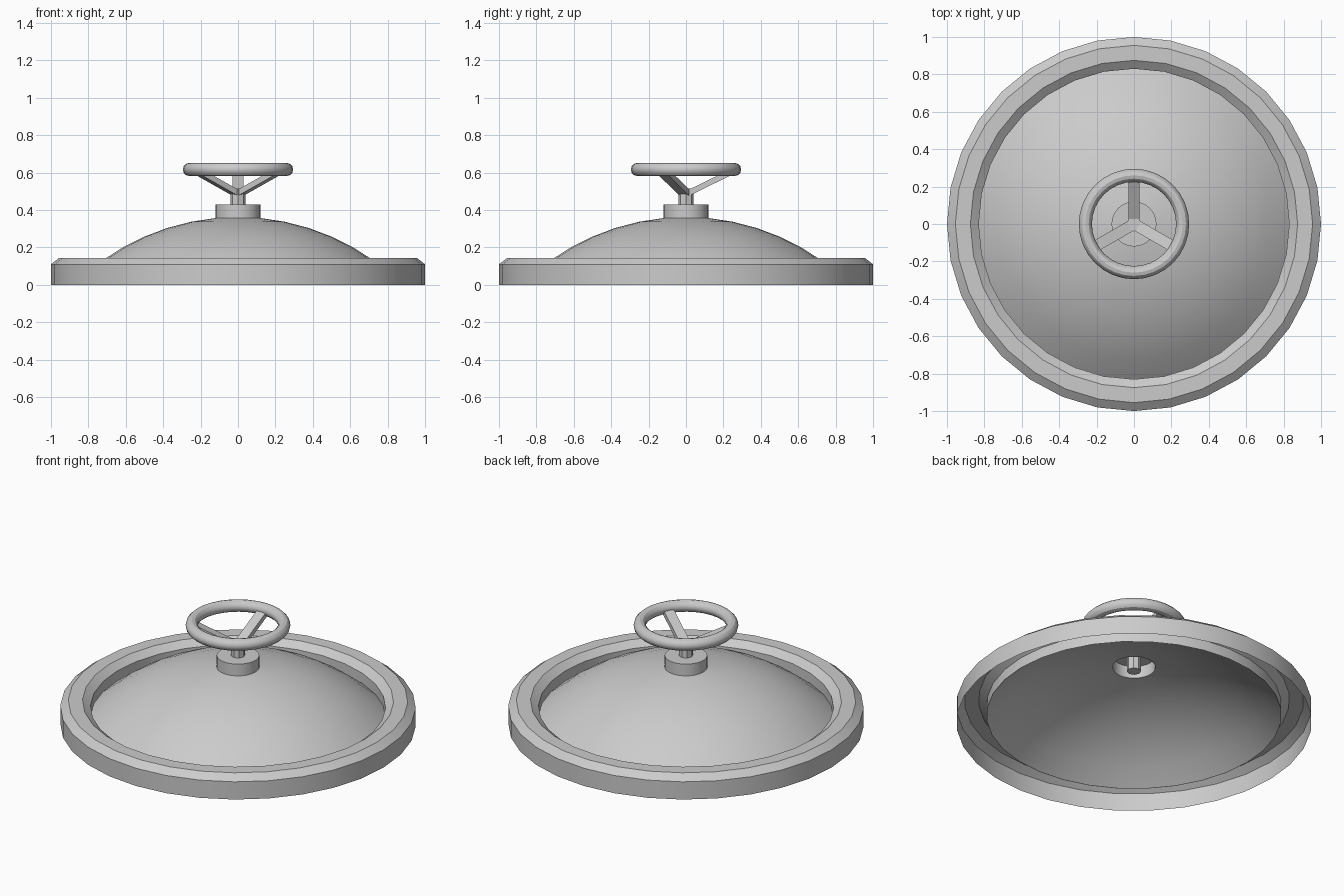
import bpy, bmesh, math
from mathutils import Vector, Matrix

if "Cube" in bpy.data.objects:
    bpy.data.objects.remove(bpy.data.objects["Cube"])


def finish(name, bm, angle=30):
    bmesh.ops.remove_doubles(bm, verts=bm.verts, dist=1e-5)
    bmesh.ops.recalc_face_normals(bm, faces=bm.faces)
    me = bpy.data.meshes.new(name)
    bm.to_mesh(me)
    bm.free()
    ob = bpy.data.objects.new(name, me)
    bpy.context.collection.objects.link(ob)
    bpy.ops.object.select_all(action='DESELECT')
    ob.select_set(True)
    bpy.context.view_layer.objects.active = ob
    bpy.ops.object.shade_smooth_by_angle(angle=math.radians(angle))
    return ob


def lathe(name, profile, sides=32, closed=False):
    """Spin an (r, z) profile around the z axis."""
    bm = bmesh.new()
    vs = [bm.verts.new((r, 0, z)) for r, z in profile]
    edges = [bm.edges.new(p) for p in zip(vs, vs[1:])]
    if closed:
        edges.append(bm.edges.new((vs[-1], vs[0])))
    bmesh.ops.spin(bm, geom=vs + edges, cent=(0, 0, 0), axis=(0, 0, 1),
                   angle=math.tau, steps=sides, use_duplicate=False)
    return finish(name, bm)


# Hollow rim, open underneath, with chamfered top edges
lathe("rim", [(1, 0), (1, 0.11), (0.955, 0.145), (0.875, 0.145),
              (0.83, 0.11), (0.83, 0.045)])

# Shallow spherical dome with a round opening at the crown
R, apex = 1.247, 0.363
a0, a1 = math.asin(0.83 / R), math.asin(0.12 / R)
angles = [a0 + (a1 - a0) * i / 6 for i in range(7)]
lathe("dome", [(R * math.sin(a), apex - R + R * math.cos(a)) for a in angles])

# Hub cap over the opening
lathe("hub", [(0.12, 0.355), (0.12, 0.43), (0, 0.43)])

# Spindle through the hub
lathe("spindle", [(0, 0.33), (0.04, 0.33), (0.04, 0.515), (0, 0.515)], sides=8)

# Handwheel ring
lathe("wheel_ring", [(0.26 + 0.035 * math.cos(math.tau * i / 12),
                      0.617 + 0.035 * math.sin(math.tau * i / 12))
                     for i in range(12)], closed=True).data.shade_smooth()

# Three flat spokes sloping up from the spindle to the ring
start, end = Vector((0, 0, 0.485)), Vector((0.26, 0, 0.612))
d = end - start
tilt = Matrix.Rotation(-math.atan2(d.z, d.x), 4, 'Y')
for i in range(3):
    bm = bmesh.new()
    m = (Matrix.Rotation(math.radians(90 + 120 * i), 4, 'Z')
         @ Matrix.Translation((start + end) / 2) @ tilt
         @ Matrix.Diagonal((d.length, 0.06, 0.03, 1)))
    bmesh.ops.create_cube(bm, size=1, matrix=m)
    finish(f"spoke_{i + 1}", bm)
